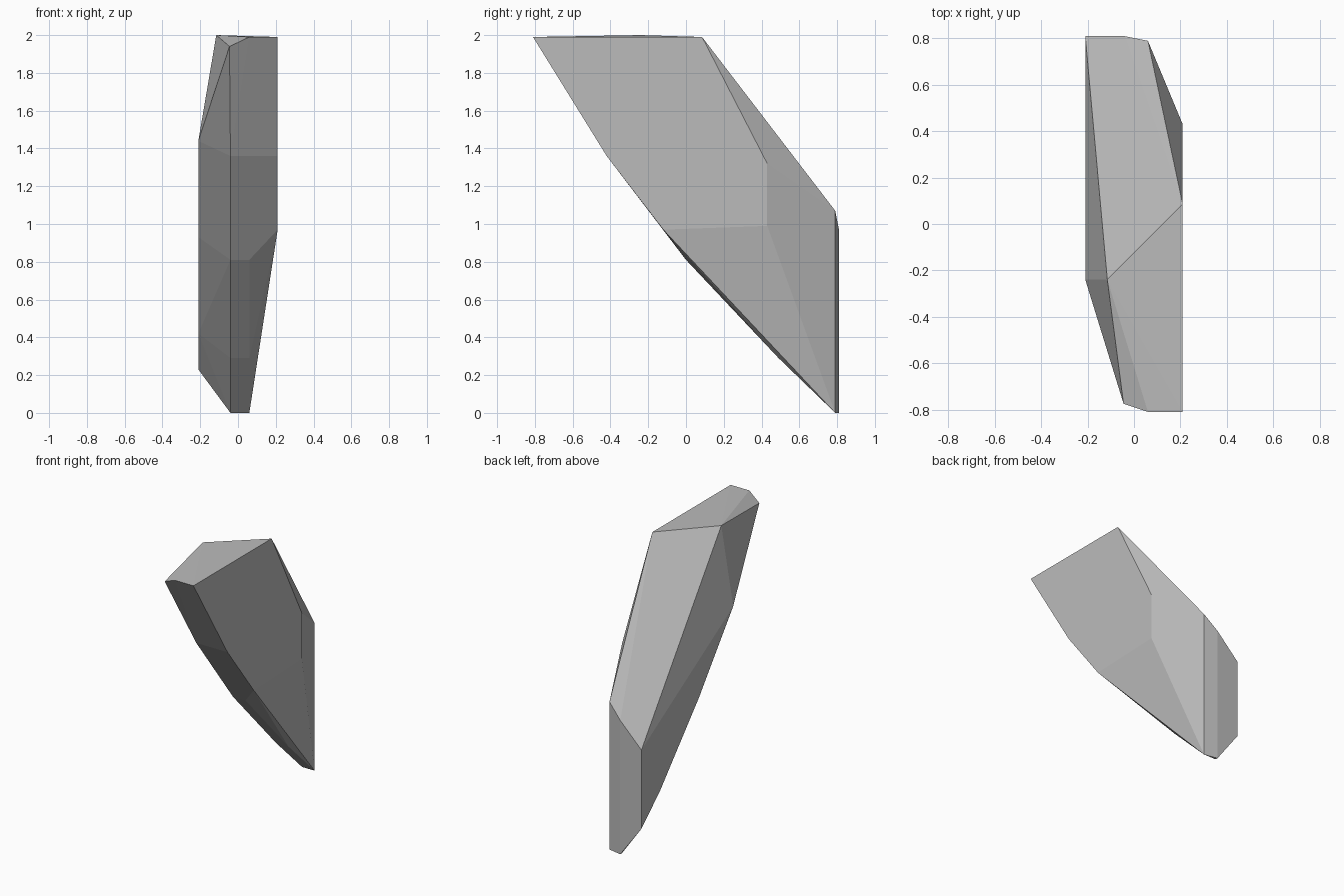
import bpy, bmesh

if "Cube" in bpy.data.objects:
    bpy.data.objects.remove(bpy.data.objects["Cube"])

# Corner points of the faceted shard, grouped by region
CORNERS = [
    # slanted cap
    (0.21, 0.085, 1.99), (-0.115, -0.24, 2.0), (0.21, -0.81, 1.99),
    (0.06, -0.81, 1.99), (-0.045, -0.775, 1.94),
    # right side
    (0.21, 0.43, 1.32), (0.21, 0.43, 0.99), (0.21, -0.12, 0.97), (0.21, -0.42, 1.36),
    # left side
    (-0.21, -0.24, 1.44), (-0.21, 0.15, 0.93), (-0.21, 0.60, 0.42),
    (-0.21, 0.81, 0.23), (-0.21, 0.81, 0.80),
    # back edges
    (0.06, 0.79, 1.07), (0.06, 0.79, 0.0), (-0.04, 0.81, 0.97), (-0.04, 0.81, 0.0),
]
# curved keel running down the front
for y, z in [(-0.42, 1.36), (0.0, 0.81), (0.49, 0.29), (0.79, 0.0)]:
    CORNERS += [(-0.04, y, z), (0.06, y, z)]

bm = bmesh.new()
for c in CORNERS:
    bm.verts.new(c)
bmesh.ops.remove_doubles(bm, verts=bm.verts[:], dist=0.001)
res = bmesh.ops.convex_hull(bm, input=bm.verts[:])
loose = [v for v in bm.verts if not v.link_faces]
bmesh.ops.delete(bm, geom=loose, context='VERTS')
# merge nearly flat triangles into clean facets
bmesh.ops.dissolve_limit(bm, angle_limit=0.03, verts=bm.verts[:], edges=bm.edges[:])
bmesh.ops.recalc_face_normals(bm, faces=bm.faces[:])

mesh = bpy.data.meshes.new("rock_shard")
bm.to_mesh(mesh)
bm.free()
shard = bpy.data.objects.new("rock_shard", mesh)
bpy.context.collection.objects.link(shard)

# Plain grey stone
stone = bpy.data.materials.new("grey_stone")
stone.diffuse_color = (0.5, 0.5, 0.5, 1)
stone.use_nodes = True
stone.node_tree.nodes["Principled BSDF"].inputs["Base Color"].default_value = stone.diffuse_color
mesh.materials.append(stone)
